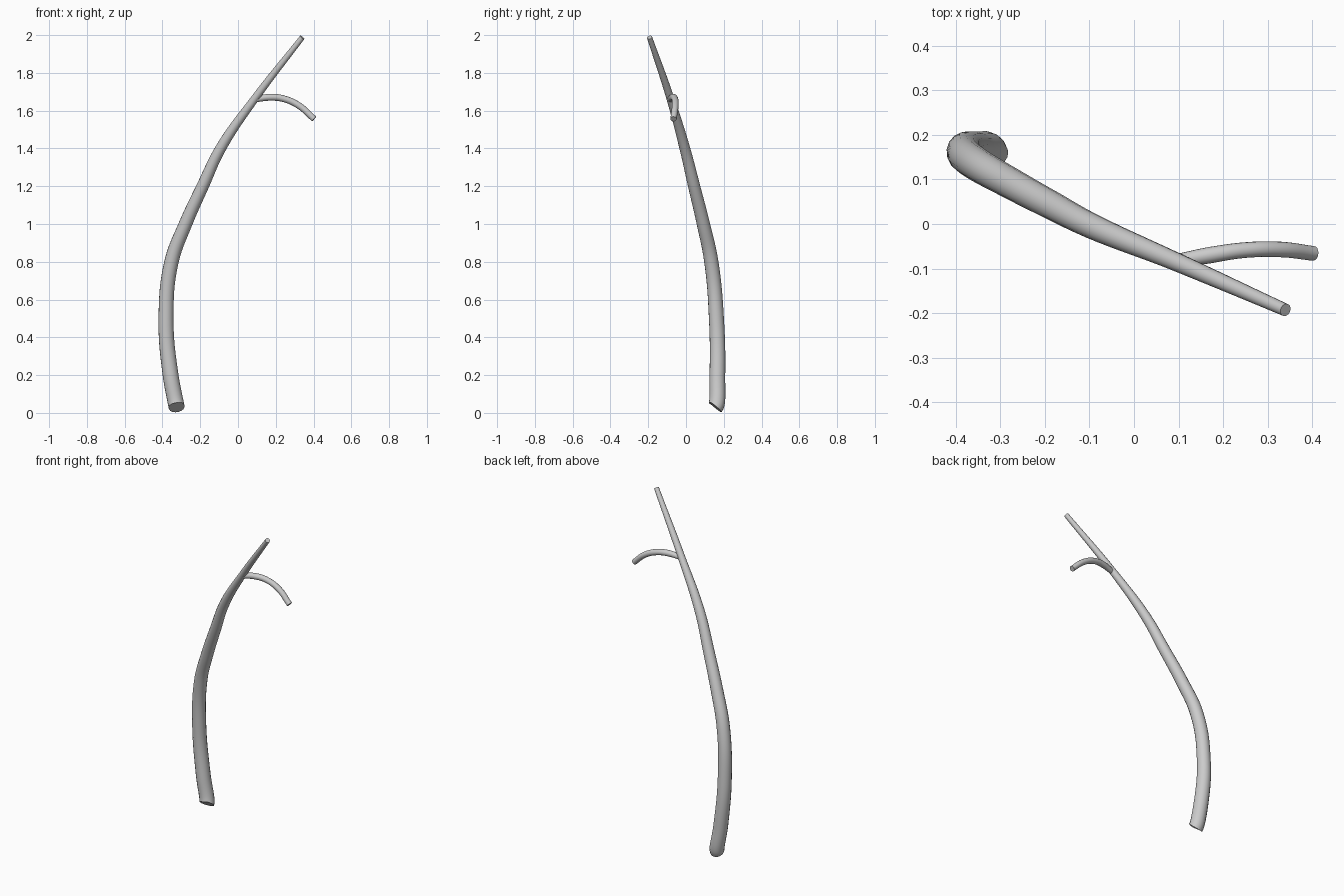
import bpy
from mathutils import Vector

if "Cube" in bpy.data.objects:
    bpy.data.objects.remove(bpy.data.objects["Cube"])


def tube(name, points, radius, first_dir=None):
    """Tapered round tube along a smooth path; points are (x, y, z, radius factor)."""
    cu = bpy.data.curves.new(name, 'CURVE')
    cu.dimensions = '3D'
    cu.resolution_u = 10
    cu.bevel_depth = radius
    cu.bevel_resolution = 6
    cu.use_fill_caps = True
    sp = cu.splines.new('BEZIER')
    sp.bezier_points.add(len(points) - 1)
    for bp, (x, y, z, r) in zip(sp.bezier_points, points):
        bp.co = (x, y, z)
        bp.radius = r
        bp.handle_left_type = bp.handle_right_type = 'AUTO'
    if first_dir:
        # steer the first ring so the end cut is slanted
        bp = sp.bezier_points[0]
        bp.handle_left_type = bp.handle_right_type = 'FREE'
        bp.handle_right = bp.co + Vector(first_dir)
        bp.handle_left = bp.co - Vector(first_dir)
    ob = bpy.data.objects.new(name, cu)
    bpy.context.collection.objects.link(ob)
    bpy.ops.object.select_all(action='DESELECT')
    ob.select_set(True)
    bpy.context.view_layer.objects.active = ob
    bpy.ops.object.convert(target='MESH')
    bpy.ops.object.shade_smooth_by_angle()
    return bpy.context.object


# main stem
tube("stem", [
    (-0.325, 0.156, 0.031, 1.02),
    (-0.357, 0.166, 0.20, 1.0),
    (-0.381, 0.161, 0.50, 0.95),
    (-0.352, 0.134, 0.80, 0.90),
    (-0.278, 0.092, 1.00, 0.84),
    (-0.187, 0.043, 1.20, 0.77),
    (-0.092, -0.006, 1.40, 0.68),
    (0.090, -0.083, 1.665, 0.50),
    (0.340, -0.193, 1.988, 0.34),
], 0.042, (-0.003, 0.016, 0.019))

# side twig
tube("twig", [
    (0.092, -0.084, 1.66, 0.9),
    (0.170, -0.070, 1.671, 1.05),
    (0.245, -0.059, 1.662, 1.0),
    (0.325, -0.057, 1.625, 1.0),
    (0.403, -0.066, 1.556, 0.95),
], 0.0175)
